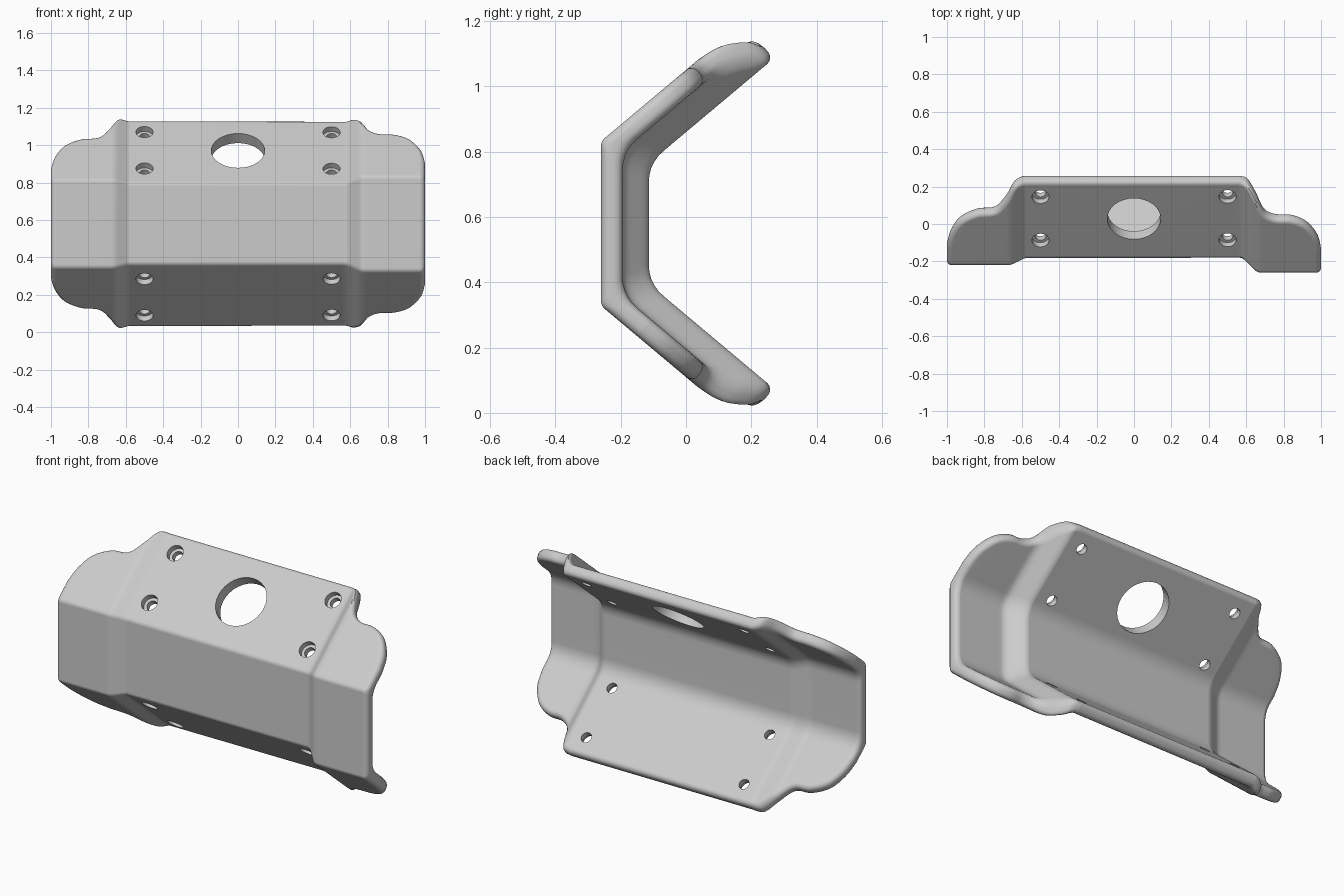
import bpy, bmesh, math
from mathutils import Vector, Matrix

if "Cube" in bpy.data.objects:
    bpy.data.objects.remove(bpy.data.objects["Cube"])

THICK, RIM = 0.066, 0.026          # plate thickness and edge rounding
FRONT, HALF, MID = -0.18, 0.215, 0.58   # web face, half web height, centre height
A = math.radians(40)
CA, SA, TH = math.cos(A), math.sin(A), math.tan(math.radians(25))

# flap length along the slope against distance from the middle
RIGHT = [(.56, .53), (.61, .515), (.655, .455), (.70, .365), (.76, .33),
         (.84, .325), (.92, .285), (.98, .195), (1, .10)]
LEFT = [(.58, .53), (.64, .515), (.685, .43), (.745, .35),
        (.84, .335), (.93, .28), (.98, .19), (1, .10)]


def spline(pts, n=5):
    p = [Vector(q) for q in [pts[0]] + pts + [pts[-1]]]
    out = []
    for a, b, c, d in zip(p, p[1:], p[2:], p[3:]):
        for k in range(n):
            t = k / n
            out.append(0.5 * (2 * b + (c - a) * t + (2 * a - 5 * b + 4 * c - d) * t * t
                              + (3 * b - a - 3 * c + d) * t ** 3))
    return out + [p[-1]]


def step(x, h):
    """Forward offset of the raised end sections."""
    amount, shift = (0.08, 0.027) if x > 0 else (0.04, 0.015)
    ax = abs(x) - shift * h / THICK
    ramp = lambda v: min(1, max(0, (v - 0.58) / 0.08))
    return amount * sum(ramp(ax + o) for o in (-.012, 0, .012)) / 3


def on_slope(x, u, q):
    return Vector((x, FRONT + u * CA - q * SA, HALF + u * SA + q * CA))


def section(x, u, h):
    """One cross-section from top lip to bottom lip at depth h."""
    q = step(x, h) - h
    fold = Vector((x, FRONT - q, HALF + TH * q))
    soft = 0.015 + 0.045 * h / THICK
    a = fold + soft * Vector((0, CA, SA))
    b = fold - soft * Vector((0, 0, 1))
    top = [on_slope(x, u, q)]
    for k in range(6):
        t = k / 5
        top.append(a * (1 - t) ** 2 + fold * 2 * t * (1 - t) + b * t * t)
    low = [Vector((p.x, p.y, -p.z)) for p in reversed(top)]
    return [p + Vector((0, 0, MID)) for p in top + low]


# plate outline with normals
outline = [Vector((-p.x, p.y)) for p in reversed(spline(LEFT))] + spline(RIGHT)
normals = []
for i in range(len(outline)):
    t = outline[min(i + 1, len(outline) - 1)] - outline[max(i - 1, 0)]
    normals.append(Vector((-t.y, t.x)).normalized())
normals[0], normals[-1] = Vector((-1, 0)), Vector((1, 0))

# layers through the thickness: (inset, depth)
SEG = 4
layers = []
for k in range(SEG + 1):
    a = math.pi / 2 * k / SEG
    layers.append((RIM * (1 - math.sin(a)), RIM * (1 - math.cos(a))))
layers += [(e, THICK - h) for e, h in reversed(layers)]

# folded plate
bm = bmesh.new()
grids = []
for e, h in layers:
    cols = []
    for p, n in zip(outline, normals):
        q = p - n * e
        cols.append([bm.verts.new(v) for v in section(q.x, q.y, h)])
    grids.append(cols)
nc, nr = len(outline), len(grids[0][0])
for g, flip in ((grids[0], False), (grids[-1], True)):
    for i in range(nc - 1):
        for j in range(nr - 1):
            f = [g[i][j], g[i][j + 1], g[i + 1][j + 1], g[i + 1][j]]
            bm.faces.new(f[::-1] if flip else f)
rim = ([(i, 0) for i in range(nc)] + [(nc - 1, j) for j in range(1, nr)]
       + [(i, nr - 1) for i in range(nc - 2, -1, -1)] + [(0, j) for j in range(nr - 2, 0, -1)])
for g, k in zip(grids, grids[1:]):
    for (a, b), (c, d) in zip(rim, rim[1:] + rim[:1]):
        bm.faces.new((g[a][b], g[c][d], k[c][d], k[a][b]))
used = {v for f in bm.faces for v in f.verts}
for v in list(bm.verts):
    if v not in used:
        bm.verts.remove(v)
bmesh.ops.recalc_face_normals(bm, faces=bm.faces)
mesh = bpy.data.meshes.new("folded_plate")
bm.to_mesh(mesh)
bm.free()
plate = bpy.data.objects.new("folded_plate", mesh)
bpy.context.collection.objects.link(plate)
grey = bpy.data.materials.new("light_grey")
grey.diffuse_color = (0.6, 0.6, 0.6, 1)
grey.use_nodes = True
grey.node_tree.nodes["Principled BSDF"].inputs["Base Color"].default_value = grey.diffuse_color
mesh.materials.append(grey)


def drill(x, u, radius, top, deep, shallow):
    """Cut a round hole square to a flap, between two depths."""
    c = on_slope(x, u, -(deep + shallow) / 2)
    c.z = MID + c.z if top else MID - c.z
    axis = Vector((0, -SA, CA if top else -CA))
    rot = axis.to_track_quat('Z', 'Y').to_matrix().to_4x4()
    b = bmesh.new()
    bmesh.ops.create_cone(b, cap_ends=True, segments=32, radius1=radius, radius2=radius,
                          depth=deep - shallow, matrix=Matrix.Translation(c) @ rot)
    me = bpy.data.meshes.new("hole_cutter")
    b.to_mesh(me)
    b.free()
    me.materials.append(grey)
    cutter = bpy.data.objects.new("hole_cutter", me)
    bpy.context.collection.objects.link(cutter)
    mod = plate.modifiers.new("hole", 'BOOLEAN')
    mod.operation, mod.solver, mod.object = 'DIFFERENCE', 'EXACT', cutter
    bpy.ops.object.modifier_apply(modifier=mod.name)
    bpy.data.objects.remove(cutter)


bpy.context.view_layer.objects.active = plate
plate.select_set(True)
# large opening in the upper flap, counterbored bolt holes in both
drill(0, 0.272, 0.143, True, 0.15, -0.1)
for top in (True, False):
    for x in (-0.5, 0.5):
        for u in (0.123, 0.426):
            drill(x, u, 0.046, top, 0.033, -0.05)
            drill(x, u, 0.029, top, 0.12, 0.01)

bpy.ops.object.shade_smooth_by_angle(angle=math.radians(35))
weighted = plate.modifiers.new("even_shading", 'WEIGHTED_NORMAL')
weighted.keep_sharp = True
